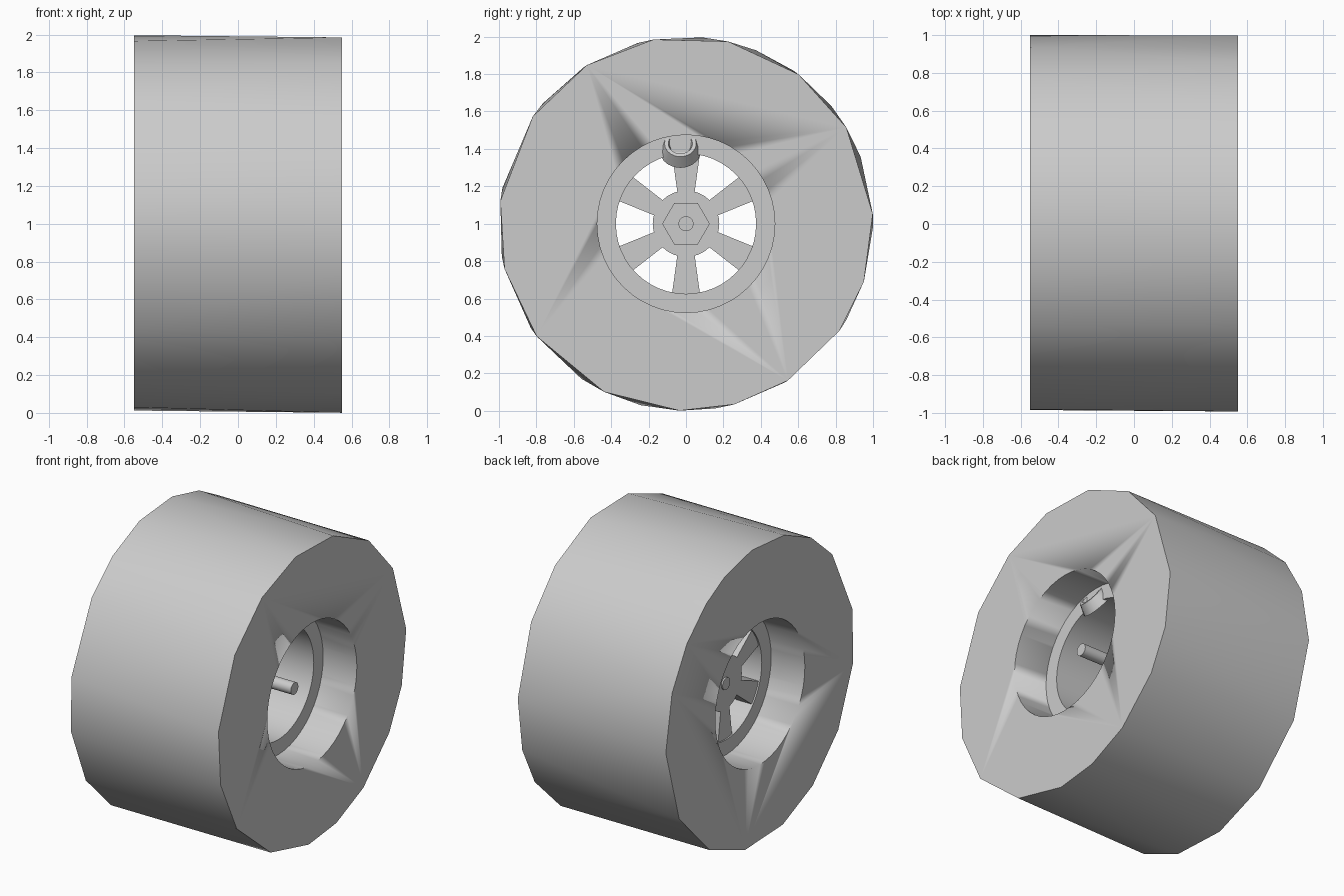
import bpy, bmesh, math
from math import sin, cos, radians, pi
from mathutils import Vector

cube = bpy.data.objects.get("Cube")
if cube:
    bpy.data.objects.remove(cube, do_unlink=True)

grey = bpy.data.materials.new("light_grey")
grey.use_nodes = True
grey.diffuse_color = (0.6, 0.6, 0.6, 1)
grey.node_tree.nodes["Principled BSDF"].inputs["Base Color"].default_value = (0.6, 0.6, 0.6, 1)

CENTRE = Vector((0, 0, 1))


def finish(name, bm, smooth=30):
    bmesh.ops.recalc_face_normals(bm, faces=bm.faces)
    mesh = bpy.data.meshes.new(name)
    bm.to_mesh(mesh)
    bm.free()
    mesh.materials.append(grey)
    ob = bpy.data.objects.new(name, mesh)
    bpy.context.collection.objects.link(ob)
    bpy.ops.object.select_all(action='DESELECT')
    ob.select_set(True)
    bpy.context.view_layer.objects.active = ob
    bpy.ops.object.shade_smooth_by_angle(angle=radians(smooth))
    return ob


def lathe(name, profile, axis=Vector((1, 0, 0)), origin=CENTRE, sides=48, closed=True):
    """Spin (distance along axis, radius) points around an axis."""
    bm = bmesh.new()
    rot = Vector((1, 0, 0)).rotation_difference(axis)
    rings = []
    for x, r in profile:
        rings.append([bm.verts.new(origin + rot @ Vector((x, r * cos(a), r * sin(a))))
                      for a in (2 * pi * i / sides for i in range(sides))])
    pairs = list(zip(rings, rings[1:]))
    if closed:
        pairs.append((rings[-1], rings[0]))
    else:
        bm.faces.new(rings[0])
        bm.faces.new(rings[-1])
    for a, b in pairs:
        for i in range(sides):
            j = (i + 1) % sides
            bm.faces.new((a[i], a[j], b[j], b[i]))
    return finish(name, bm)


def rod(name, x0, x1, r, sides=24):
    return lathe(name, [(x0, r), (x1, r)], sides=sides, closed=False)


# Tyre: hull between two uneven polygons, with the centre cut out
left_angles = [3, 31, 53, 77, 100, 122, 145, 173, 194, 217, 244, 268, 285, 303, 325, 342]
right_angles = [21, 39, 55, 68, 85, 105, 123, 140, 169, 190, 214, 236, 256, 279, 302, 329, 359]
bm = bmesh.new()
for x, angles in ((0.55, left_angles), (-0.55, right_angles)):
    for a in angles:
        bm.verts.new(CENTRE + Vector((x, cos(radians(a)), sin(radians(a)))))
bmesh.ops.convex_hull(bm, input=bm.verts[:])
bmesh.ops.dissolve_limit(bm, angle_limit=radians(0.5), verts=bm.verts[:], edges=bm.edges[:])
tyre = finish("tyre", bm, 40)

cutter = rod("tyre_hole_cutter", -0.8, 0.8, 0.475, 48)
cutter.hide_render = True
cut = tyre.modifiers.new("hole", 'BOOLEAN')
cut.operation = 'DIFFERENCE'
cut.solver = 'EXACT'
cut.object = cutter
bpy.context.view_layer.objects.active = tyre
bpy.ops.object.modifier_apply(modifier=cut.name)
bpy.data.objects.remove(cutter, do_unlink=True)

# Rim barrel set back from both tyre faces
lathe("rim", [(-0.3, 0.475), (0.3, 0.475), (0.3, 0.375), (-0.3, 0.375)])

# Hub, nut and axle
rod("hub", -0.29, -0.18, 0.178, 32)
rod("hub_nut", -0.18, -0.1, 0.127, 6)
rod("axle", -0.3, 0.42, 0.04)

# Six flared spokes
bm = bmesh.new()
for k in range(6):
    a = radians(30 + 60 * k)
    out, side = Vector((0, cos(a), sin(a))), Vector((0, -sin(a), cos(a)))
    layers = []
    for x in (-0.29, -0.18):
        layers.append([bm.verts.new(CENTRE + Vector((x, 0, 0)) + out * r + side * w)
                       for r, w in ((0.16, -0.045), (0.385, -0.076), (0.385, 0.076), (0.16, 0.045))])
    lo, hi = layers
    bm.faces.new(lo)
    bm.faces.new(hi)
    for i in range(4):
        j = (i + 1) % 4
        bm.faces.new((lo[i], lo[j], hi[j], hi[i]))
finish("spokes", bm)

# Valve: tapered cup leaning out of the rim
lathe("valve", [(0, 0.11), (0.07, 0.085), (0.07, 0.065), (0.03, 0.05)],
      axis=Vector((0.75, 0, 0.5)).normalized(), origin=Vector((0.26, -0.03, 1.39)),
      sides=20, closed=False)
